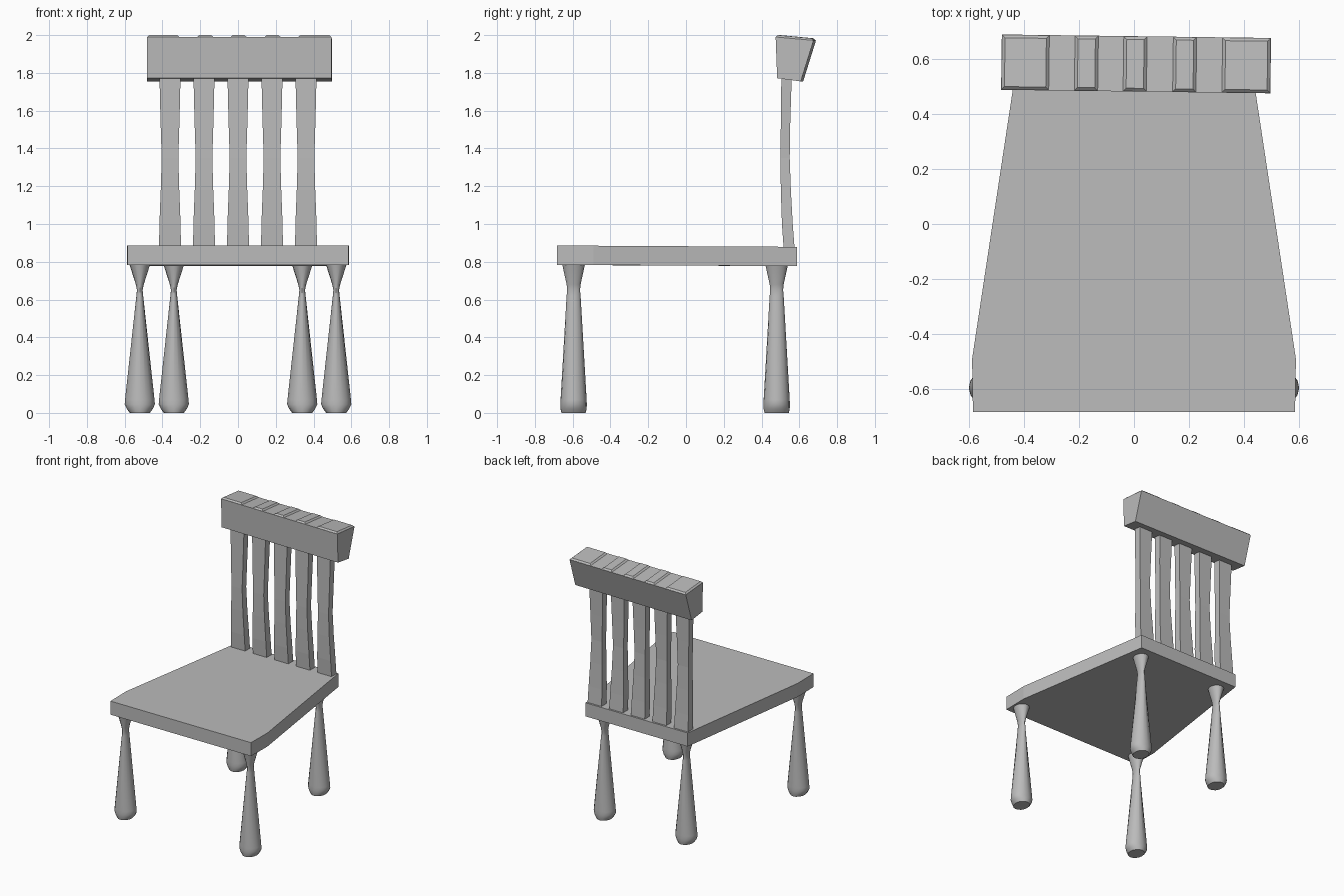
import bpy, bmesh, math
from mathutils import Matrix

cube = bpy.data.objects.get("Cube")
if cube:
    bpy.data.objects.remove(cube, do_unlink=True)

# Single plain grey material
grey = bpy.data.materials.new("plain_grey")
grey.use_nodes = True
colour = (0.5, 0.5, 0.5, 1)
grey.diffuse_color = colour
grey.node_tree.nodes["Principled BSDF"].inputs["Base Color"].default_value = colour


def loft(name, rings, smooth=False):
    """Skin a stack of equal-length point rings and cap both ends."""
    bm = bmesh.new()
    loops = [[bm.verts.new(p) for p in ring] for ring in rings]
    n = len(loops[0])
    for a, b in zip(loops, loops[1:]):
        for i in range(n):
            j = (i + 1) % n
            bm.faces.new((a[i], a[j], b[j], b[i]))
    bm.faces.new(loops[0])
    bm.faces.new(loops[-1])
    bmesh.ops.recalc_face_normals(bm, faces=bm.faces)
    mesh = bpy.data.meshes.new(name)
    bm.to_mesh(mesh)
    bm.free()
    mesh.materials.append(grey)
    obj = bpy.data.objects.new(name, mesh)
    bpy.context.collection.objects.link(obj)
    if smooth:
        bpy.ops.object.select_all(action='DESELECT')
        obj.select_set(True)
        bpy.context.view_layer.objects.active = obj
        bpy.ops.object.shade_smooth_by_angle(angle=math.radians(35))
    return obj


def rect(x0, x1, y0, y1, z0, z1=None):
    """Four corners; z0 at the front edge, z1 at the back edge."""
    z1 = z0 if z1 is None else z1
    return [(x0, y0, z0), (x1, y0, z0), (x1, y1, z1), (x0, y1, z1)]


# Seat: tapered slab with a straight front section
half = [(0.585, -0.682), (0.588, -0.49), (0.425, 0.588)]
outline = half + [(-x, y) for x, y in reversed(half)]
loft("seat", [[(x, y, z - 0.006 * (y > 0)) for x, y in outline]
              for z in (0.783, 0.885)])

# Legs: oval turned profile of height, half width, half depth
profile = [(0, 0.053, 0.064), (0.02, 0.068, 0.069), (0.045, 0.08, 0.07),
           (0.07, 0.078, 0.069), (0.62, 0.018, 0.037), (0.65, 0.015, 0.034),
           (0.68, 0.021, 0.037), (0.79, 0.056, 0.061)]
SIDES = 16
for row, x, y in (("front", 0.52, -0.595), ("back", 0.34, 0.48)):
    for side, s in (("left", 1), ("right", -1)):
        rings = [[(s * x + rx * math.cos(math.tau * i / SIDES),
                   y + ry * math.sin(math.tau * i / SIDES), z)
                  for i in range(SIDES)] for z, rx, ry in profile]
        loft(f"{row}_{side}_leg", rings, smooth=True)

# Back slats: slightly waisted and bowed forward
sections = [(0.87, 0.058, 0.517, 0.575), (1.0, 0.056, 0.508, 0.565),
            (1.18, 0.049, 0.502, 0.555), (1.35, 0.044, 0.5, 0.549),
            (1.54, 0.05, 0.502, 0.552), (1.79, 0.056, 0.505, 0.56)]
for k in range(5):
    x = (k - 2) * 0.18
    loft(f"back_slat_{k + 1}",
         [rect(x - w, x + w, y0, y1, z) for z, w, y0, y1 in sections])

# Top rail: wedge that widens upward, turned very slightly
turn = Matrix.Rotation(-0.013, 4, 'Z')
rail = loft("top_rail", [rect(-0.489, 0.489, 0.489, 0.614, 1.772, 1.755),
                         rect(-0.489, 0.489, 0.481, 0.682, 1.99, 1.972)])
rail.data.transform(turn)

# Raised pads with chamfered edges along the rail
for k, (x0, x1) in enumerate([(-0.489, -0.315), (-0.224, -0.137),
                              (-0.047, 0.04), (0.133, 0.22), (0.312, 0.489)]):
    c = 0.012
    pad = loft(f"rail_pad_{k + 1}",
               [rect(x0, x1, 0.481, 0.682, 1.989, 1.971),
                rect(x0 + c, x1 - c, 0.481 + c, 0.682 - c, 2.0, 1.983)])
    pad.data.transform(turn)
